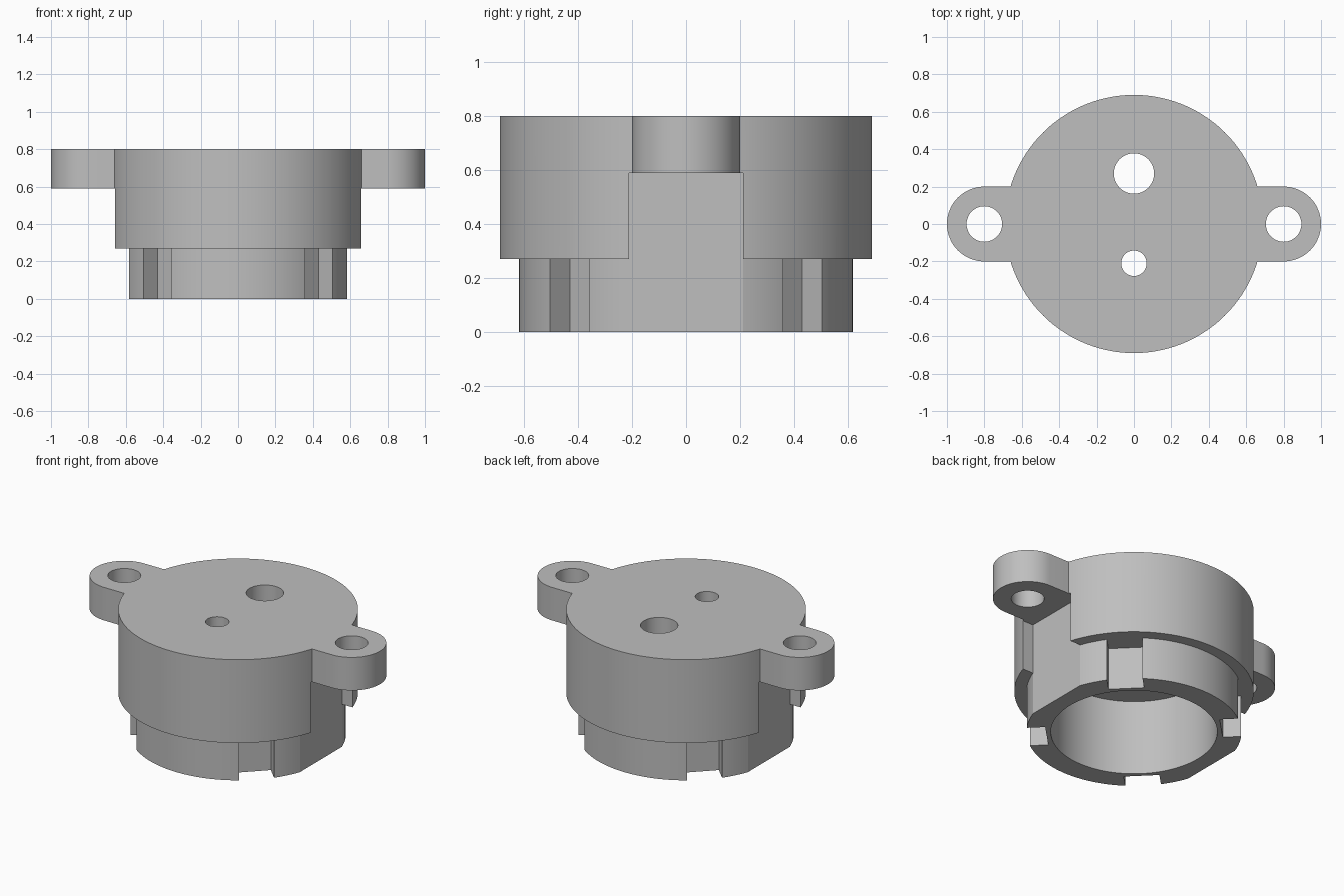
import bpy, bmesh, math
from math import sin, cos, pi

if "Cube" in bpy.data.objects:
    bpy.data.objects.remove(bpy.data.objects["Cube"])

grey = bpy.data.materials.new("plain_grey")
grey.diffuse_color = (0.52, 0.52, 0.52, 1)
grey.use_nodes = True
grey.node_tree.nodes["Principled BSDF"].inputs["Base Color"].default_value = grey.diffuse_color


def prism(name, outline, z0, z1):
    """Extrude a counter-clockwise outline between two heights."""
    bm = bmesh.new()
    low = [bm.verts.new((x, y, z0)) for x, y in outline]
    high = [bm.verts.new((x, y, z1)) for x, y in outline]
    bm.faces.new(low[::-1])
    bm.faces.new(high)
    n = len(outline)
    for i in range(n):
        j = (i + 1) % n
        bm.faces.new((low[i], low[j], high[j], high[i]))
    me = bpy.data.meshes.new(name)
    bm.to_mesh(me)
    bm.free()
    me.materials.append(grey)
    ob = bpy.data.objects.new(name, me)
    bpy.context.collection.objects.link(ob)
    return ob


def arc(cx, cy, r, a0, a1, n):
    return [(cx + r * cos(a0 + (a1 - a0) * i / n),
             cy + r * sin(a0 + (a1 - a0) * i / n)) for i in range(n + 1)]


def circle(cx, cy, r, n=96):
    return arc(cx, cy, r, 0, 2 * pi, n)[:-1]


def block(x0, x1, half, angle):
    """Rectangle reaching outward from the axis, turned by an angle."""
    c, s = cos(angle), sin(angle)
    pts = [(x0, -half), (x1, -half), (x1, half), (x0, half)]
    return [(x * c - y * s, x * s + y * c) for x, y in pts]


def combine(target, other, operation):
    mod = target.modifiers.new(operation, "BOOLEAN")
    mod.operation = operation
    mod.solver = "EXACT"
    mod.object = other
    bpy.context.view_layer.objects.active = target
    bpy.ops.object.modifier_apply(modifier=mod.name)
    bpy.data.objects.remove(other)


# Round body with the two ears in one outline
R, EAR = 0.69, 0.2
a = math.asin(EAR / R)
outline = (arc(0.8, 0, EAR, -pi / 2, pi / 2, 32) + arc(0, 0, R, a, pi - a, 72)
           + arc(-0.8, 0, EAR, pi / 2, 1.5 * pi, 32) + arc(0, 0, R, pi + a, 2 * pi - a, 72))
body = prism("housing", outline, 0.27, 0.8)

# Narrower collar underneath
combine(body, prism("collar", circle(0, 0, 0.62, 128), 0, 0.4), "UNION")

# Side slots: flats on the body, clearing the space under the ears
for angle in (0, pi):
    combine(body, prism("slot_cutter", block(0.583, 1.2, 0.2115, angle), -0.1, 0.59), "DIFFERENCE")

# Four notches around the collar
for k in range(4):
    combine(body, prism("notch_cutter", block(0.505, 0.8, 0.103, pi / 4 + k * pi / 2), -0.1, 0.27),
            "DIFFERENCE")

# Blind bore from below
combine(body, prism("bore_cutter", circle(0, 0, 0.48, 128), -0.1, 0.48), "DIFFERENCE")

# Holes in the top and in the ears
for x, y, r in ((0, 0.27, 0.108), (0, -0.21, 0.068), (0.8, 0, 0.095), (-0.8, 0, 0.095)):
    combine(body, prism("hole_cutter", circle(x, y, r, 48), 0.4, 0.9), "DIFFERENCE")

# Smooth curved walls, sharp edges
bpy.ops.object.select_all(action="DESELECT")
body.select_set(True)
bpy.context.view_layer.objects.active = body
bpy.ops.object.shade_smooth_by_angle(angle=math.radians(20))
